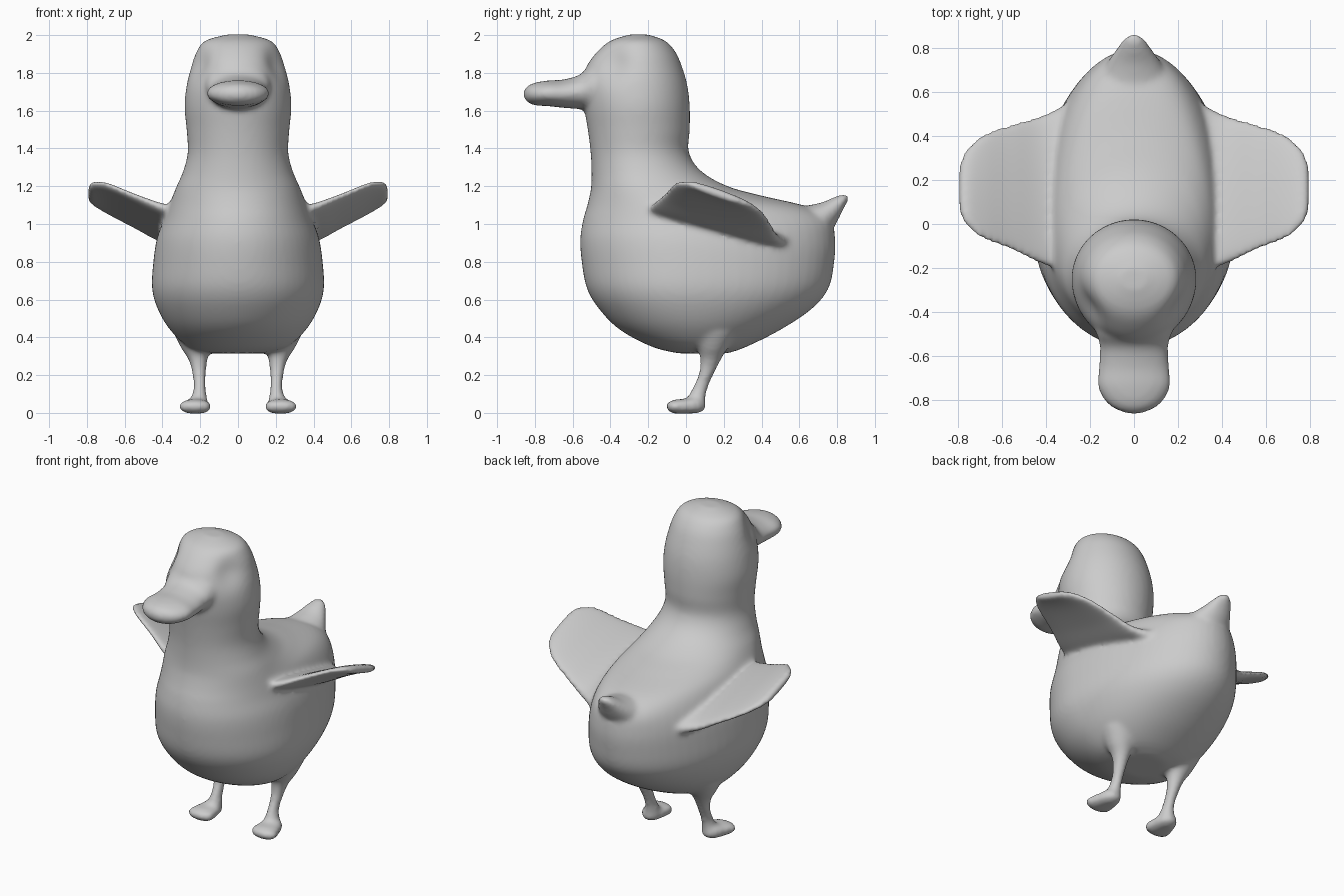
import bpy, bmesh, math
from mathutils import Vector


def smooth_stations(st, n=6):
    # Catmull-Rom interpolation of the station values
    out = []
    for i in range(len(st) - 1):
        p0, p1, p2, p3 = st[max(i - 1, 0)], st[i], st[i + 1], st[min(i + 2, len(st) - 1)]
        for k in range(n):
            t = k / n
            out.append([0.5 * (2 * b + (c - a) * t + (2 * a - 5 * b + 4 * c - d) * t * t
                               + (3 * b - a - 3 * c + d) * t ** 3)
                        for a, b, c, d in zip(p0, p1, p2, p3)])
    return out + [list(st[-1])]


def loft(name, stations, ring, seg=48):
    bm = bmesh.new()
    rows = []
    for s in smooth_stations(stations):
        rows.append([bm.verts.new(ring(s, math.cos(a), math.sin(a)))
                     for a in (2 * math.pi * i / seg for i in range(seg))])
    for a, b in zip(rows, rows[1:]):
        for i in range(seg):
            j = (i + 1) % seg
            bm.faces.new((a[i], a[j], b[j], b[i]))
    bm.faces.new(rows[0])
    bm.faces.new(rows[-1])
    bmesh.ops.recalc_face_normals(bm, faces=bm.faces)
    me = bpy.data.meshes.new(name)
    bm.to_mesh(me)
    bm.free()
    ob = bpy.data.objects.new(name, me)
    bpy.context.collection.objects.link(ob)
    return ob


# Body, neck and head: z, front y, widest y, back y, half width
body_st = [
    (0.315, -0.04, 0.08, 0.22, 0.13), (0.35, -0.18, 0.06, 0.32, 0.26),
    (0.44, -0.35, 0.03, 0.50, 0.36), (0.55, -0.46, 0.0, 0.665, 0.425),
    (0.66, -0.525, -0.02, 0.755, 0.455), (0.80, -0.552, -0.03, 0.785, 0.448),
    (0.92, -0.56, -0.05, 0.79, 0.43), (1.02, -0.545, -0.08, 0.765, 0.395),
    (1.09, -0.525, -0.12, 0.65, 0.37), (1.15, -0.51, -0.17, 0.40, 0.345),
    (1.20, -0.502, -0.20, 0.22, 0.325), (1.28, -0.50, -0.23, 0.08, 0.29),
    (1.38, -0.505, -0.25, 0.015, 0.266), (1.50, -0.52, -0.25, 0.02, 0.272),
    (1.62, -0.54, -0.25, 0.02, 0.283), (1.73, -0.55, -0.25, 0.008, 0.273),
    (1.83, -0.528, -0.25, -0.02, 0.25), (1.91, -0.472, -0.25, -0.055, 0.222),
    (1.97, -0.40, -0.25, -0.11, 0.175), (2.003, -0.30, -0.25, -0.20, 0.06)]


def body_ring(s, c, n):
    z, f, m, b, w = s
    return (w * c, m + n * ((b - m) if n > 0 else (m - f)), z)


body = loft("duck", body_st, body_ring, 64)

# Shallow eye hollows
for v in body.data.vertices:
    for side in (-1, 1):
        d = (v.co - Vector((0.2 * side, -0.38, 1.84))).length
        v.co += Vector((-0.03 * side, 0.012, 0)) * math.exp(-(d / 0.085) ** 2)

# Bill and tail: y, centre z, half width, half height
cross_ring = lambda s, c, n: (s[2] * c, s[0], s[1] + s[3] * n)
bill = loft("bill", [
    (-0.40, 1.73, 0.20, 0.16), (-0.50, 1.725, 0.17, 0.125), (-0.56, 1.70, 0.155, 0.092),
    (-0.65, 1.69, 0.16, 0.075), (-0.73, 1.692, 0.167, 0.068), (-0.80, 1.688, 0.135, 0.06),
    (-0.84, 1.688, 0.085, 0.042), (-0.862, 1.688, 0.02, 0.012)], cross_ring, 32)
tail = loft("tail", [
    (0.50, 0.95, 0.22, 0.13), (0.62, 0.97, 0.18, 0.125), (0.72, 1.01, 0.13, 0.105),
    (0.79, 1.07, 0.082, 0.075), (0.835, 1.12, 0.05, 0.038), (0.862, 1.14, 0.015, 0.012)],
    cross_ring, 32)
parts = [body, bill, tail]

# Wings: x, front y, front z, back y, back z, half thickness
wing_st = [
    (0.25, -0.22, 1.05, 0.58, 0.90, 0.065), (0.40, -0.19, 1.09, 0.50, 0.92, 0.05),
    (0.55, -0.12, 1.15, 0.455, 0.99, 0.036), (0.68, -0.07, 1.205, 0.41, 1.055, 0.031),
    (0.76, -0.01, 1.22, 0.34, 1.10, 0.028), (0.797, 0.06, 1.195, 0.26, 1.125, 0.018)]
# Legs: z, x, y, radius x, radius y
leg_st = [
    (0.42, 0.23, 0.15, 0.11, 0.12), (0.34, 0.22, 0.14, 0.08, 0.08),
    (0.28, 0.212, 0.13, 0.05, 0.055), (0.20, 0.205, 0.105, 0.036, 0.04),
    (0.12, 0.203, 0.07, 0.034, 0.042), (0.05, 0.21, 0.045, 0.05, 0.055),
    (0.01, 0.215, 0.04, 0.05, 0.05)]
# Feet: y, centre x, half width, bottom z, top z
foot_st = [
    (0.105, 0.215, 0.02, 0.02, 0.05), (0.07, 0.217, 0.055, 0.0, 0.08),
    (0.0, 0.223, 0.075, -0.004, 0.075), (-0.06, 0.227, 0.085, -0.004, 0.07),
    (-0.09, 0.228, 0.065, 0.008, 0.06), (-0.104, 0.228, 0.025, 0.025, 0.045)]

for side in (-1, 1):
    def wing_ring(s, c, n):
        x, fy, fz, by, bz, t = s
        u = 0.5 + 0.5 * c
        edge = math.copysign(abs(n) ** 0.7, n)
        return (side * x, fy + (by - fy) * u, fz + (bz - fz) * u + t * edge)

    parts.append(loft("wing", wing_st, wing_ring))
    parts.append(loft("leg", leg_st, lambda s, c, n: (
        side * (s[1] + s[3] * c), s[2] + s[4] * n, s[0]), 24))
    parts.append(loft("foot", foot_st, lambda s, c, n: (
        side * (s[1] + s[2] * c), s[0],
        (s[3] + s[4]) / 2 + (s[4] - s[3]) / 2 * math.copysign(abs(n) ** 0.7, n)), 24))

# Merge the parts into one softly blended skin
bpy.ops.object.select_all(action='DESELECT')
for p in parts:
    p.select_set(True)
bpy.context.view_layer.objects.active = body
bpy.ops.object.join()
remesh = body.modifiers.new("blend", 'REMESH')
remesh.mode = 'VOXEL'
remesh.voxel_size = 0.014
remesh.use_smooth_shade = True
relax = body.modifiers.new("relax", 'SMOOTH')
relax.factor = 0.5
relax.iterations = 10
